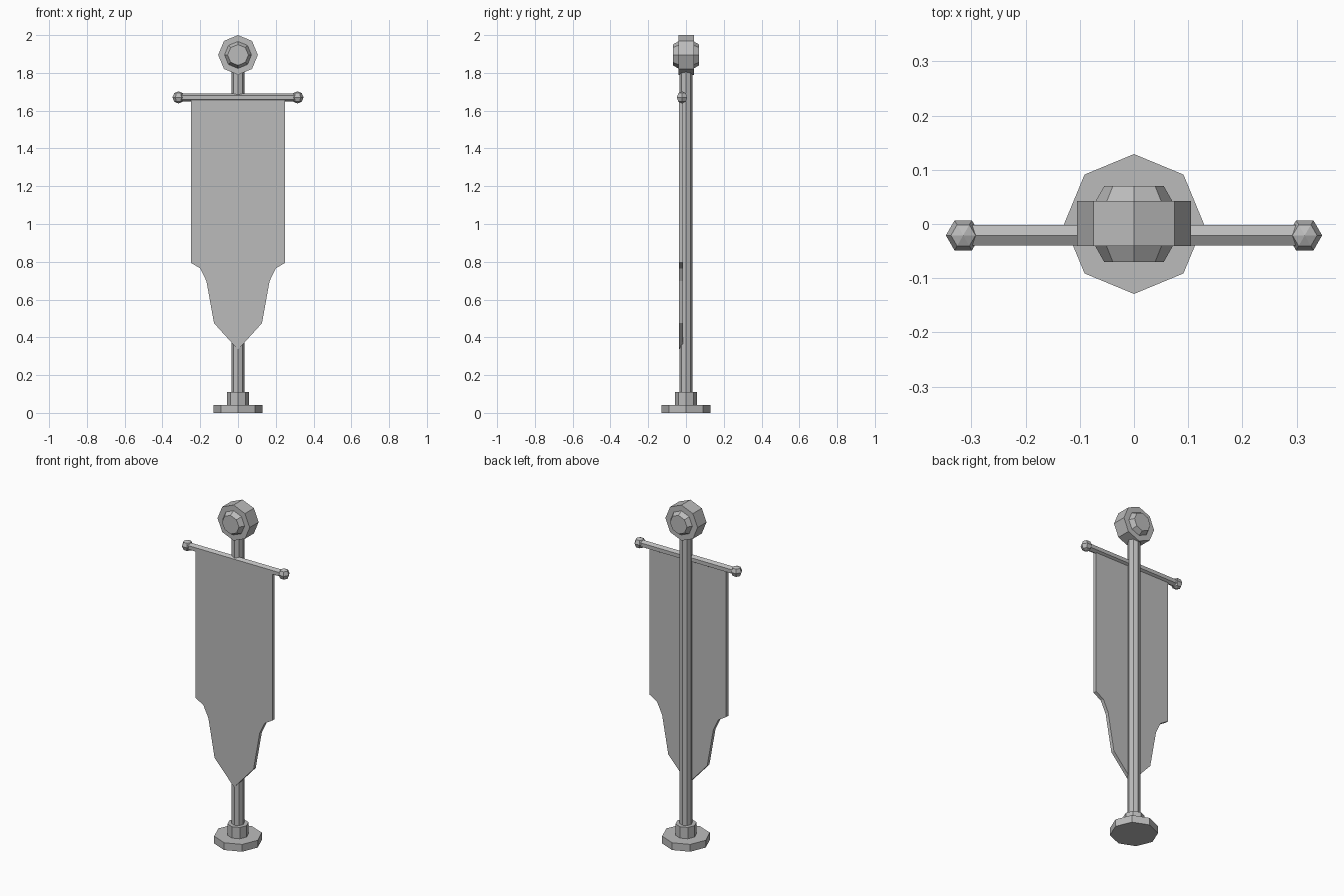
import bpy, bmesh
from math import pi
from mathutils import Matrix, Vector

cube = bpy.data.objects.get("Cube")
if cube:
    bpy.data.objects.remove(cube, do_unlink=True)

GREY = (0.5, 0.5, 0.5, 1)
grey = bpy.data.materials.new("plain grey")
grey.use_nodes = True
grey.diffuse_color = GREY
grey.node_tree.nodes["Principled BSDF"].inputs["Base Color"].default_value = GREY


def add_object(name, bm):
    bmesh.ops.recalc_face_normals(bm, faces=bm.faces)
    mesh = bpy.data.meshes.new(name)
    bm.to_mesh(mesh)
    bm.free()
    mesh.materials.append(grey)
    obj = bpy.data.objects.new(name, mesh)
    bpy.context.collection.objects.link(obj)
    return obj


def prism(name, sides, r1, r2, start, end, spin=0):
    """Straight or tapered prism between two points."""
    start, end = Vector(start), Vector(end)
    axis = end - start
    turn = axis.to_track_quat('Z', 'Y').to_matrix().to_4x4()
    place = Matrix.Translation((start + end) / 2) @ turn @ Matrix.Rotation(spin, 4, 'Z')
    bm = bmesh.new()
    bmesh.ops.create_cone(bm, cap_ends=True, segments=sides, radius1=r1,
                          radius2=r2, depth=axis.length, matrix=place)
    return add_object(name, bm)


# Stand and pole
prism("base", 8, 0.129, 0.129, (0, 0, 0), (0, 0, 0.043))
prism("collar", 8, 0.057, 0.057, (0, 0, 0.043), (0, 0, 0.11))
prism("pole", 8, 0.034, 0.034, (0, 0, 0.1), (0, 0, 1.82))

# Finial: thick disc with a tapered boss on each face
TOP = 1.895
prism("finial_disc", 8, 0.105, 0.105, (0, -0.041, TOP), (0, 0.042, TOP))
for name, side in (("front_boss", -1), ("back_boss", 1)):
    prism(name, 8, 0.072, 0.055, (0, side * 0.04, TOP), (0, side * 0.07, TOP))

# Crossbar with a faceted knob at each end
BAR_Y, BAR_Z = -0.021, 1.67
prism("crossbar", 6, 0.022, 0.022, (-0.31, BAR_Y, BAR_Z), (0.31, BAR_Y, BAR_Z))
for name, x in (("left_knob", 0.315), ("right_knob", -0.315)):
    bm = bmesh.new()
    place = Matrix.Translation((x, BAR_Y, BAR_Z)) @ Matrix.Rotation(pi / 6, 4, 'Z')
    bmesh.ops.create_uvsphere(bm, u_segments=6, v_segments=4, radius=0.032, matrix=place)
    add_object(name, bm)

# Banner: mirrored half outline, extruded to a thin slab
half = [(0.25, 1.66), (0.25, 0.795), (0.2, 0.765), (0.167, 0.697),
        (0.127, 0.475), (0.012, 0.348)]
outline = half + [(0, 0.338)] + [(-x, z) for x, z in reversed(half)]
bm = bmesh.new()
face = bm.faces.new([bm.verts.new((x, -0.037, z)) for x, z in outline])
slab = bmesh.ops.extrude_face_region(bm, geom=[face], use_keep_orig=True)
moved = [v for v in slab["geom"] if isinstance(v, bmesh.types.BMVert)]
bmesh.ops.translate(bm, verts=moved, vec=(0, 0.021, 0))
add_object("banner", bm)
